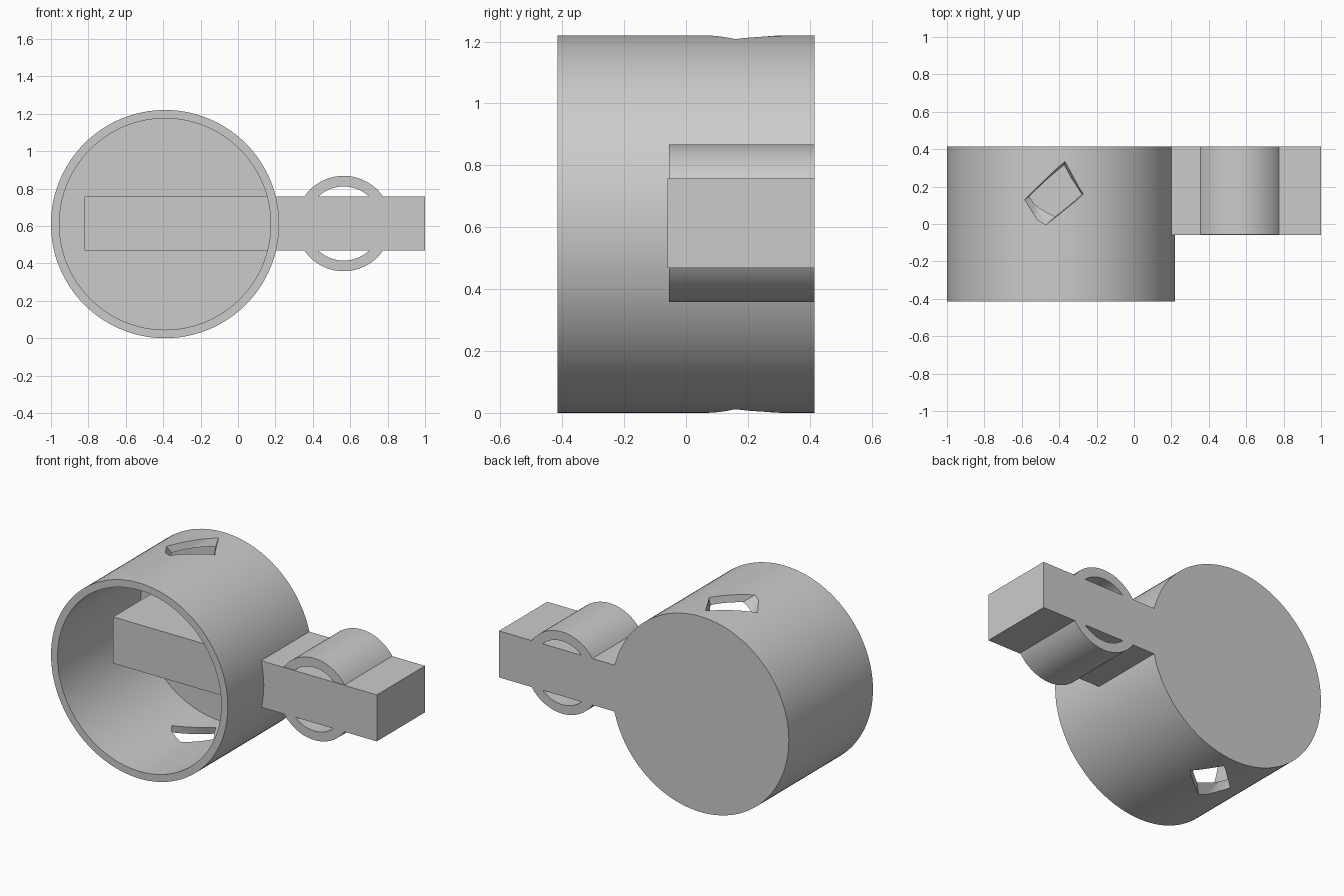
import bpy, bmesh
from math import sin, cos, pi, radians

if "Cube" in bpy.data.objects:
    bpy.data.objects.remove(bpy.data.objects["Cube"])

BACK = 0.415


def new_object(name, bm):
    bmesh.ops.recalc_face_normals(bm, faces=bm.faces)
    mesh = bpy.data.meshes.new(name)
    bm.to_mesh(mesh)
    bm.free()
    ob = bpy.data.objects.new(name, mesh)
    bpy.context.collection.objects.link(ob)
    return ob


def activate(ob):
    bpy.ops.object.select_all(action='DESELECT')
    ob.select_set(True)
    bpy.context.view_layer.objects.active = ob


def lathe(name, cx, cz, profile, closed, segments=128):
    """Turn (radius, y) points about a y-parallel axis; open ends are capped."""
    bm = bmesh.new()
    rings = [[bm.verts.new((cx + r * cos(2 * pi * i / segments), y,
                            cz + r * sin(2 * pi * i / segments)))
              for i in range(segments)] for r, y in profile]
    pairs = list(zip(rings, rings[1:]))
    if closed:
        pairs.append((rings[-1], rings[0]))
    else:
        bm.faces.new(rings[0])
        bm.faces.new(rings[-1])
    for a, b in pairs:
        for i in range(segments):
            j = (i + 1) % segments
            bm.faces.new((a[i], a[j], b[j], b[i]))
    return new_object(name, bm)


def loft(name, low, high):
    """Solid between two loops of equal length."""
    bm = bmesh.new()
    a, b = ([bm.verts.new(p) for p in loop] for loop in (low, high))
    bm.faces.new(a)
    bm.faces.new(b)
    for i in range(len(a)):
        j = (i + 1) % len(a)
        bm.faces.new((a[i], a[j], b[j], b[i]))
    bmesh.ops.triangulate(bm, faces=bm.faces)
    return new_object(name, bm)


# Cup: open to the front, thin floor at the back
cup = lathe("cup", -0.39, 0.61,
            [(0.61, BACK), (0.61, -BACK), (0.565, -BACK), (0.565, 0.40)], False)

# Slanted square windows through the top and bottom of the cup wall
outer = [(-0.60, 0.12), (-0.465, 0.0), (-0.27, 0.16), (-0.37, 0.33)]
inner = [(-0.57, 0.14), (-0.41, 0.05), (-0.28, 0.16), (-0.375, 0.31)]


def window_loop(t, side):
    return [(ax + (bx - ax) * t, ay + (by - ay) * t, 0.61 + side * (0.60 - 0.045 * t))
            for (ax, ay), (bx, by) in zip(outer, inner)]


for side in (1, -1):
    cutter = loft("window_cutter", window_loop(1.9, side), window_loop(-0.7, side))
    cutter.hide_render = True
    mod = cup.modifiers.new("window", 'BOOLEAN')
    mod.operation = 'DIFFERENCE'
    mod.solver = 'EXACT'
    mod.object = cutter
    activate(cup)
    bpy.ops.object.modifier_apply(modifier=mod.name)
    bpy.data.objects.remove(cutter)

# Ring around the handle
ring = lathe("handle_ring", 0.565, 0.613,
             [(0.255, BACK), (0.255, -0.055), (0.198, -0.055), (0.198, BACK)], True)

for ob in (cup, ring):
    activate(ob)
    bpy.ops.object.shade_smooth_by_angle(angle=radians(30))

# Handle bar running through the cup wall and the ring
bpy.ops.mesh.primitive_cube_add(size=1, location=(0.09, (BACK - 0.06) / 2, 0.613))
bar = bpy.context.object
bar.name = "handle_bar"
bar.scale = (1.82, BACK + 0.06, 0.29)
bpy.ops.object.transform_apply(location=False, rotation=False, scale=True)
